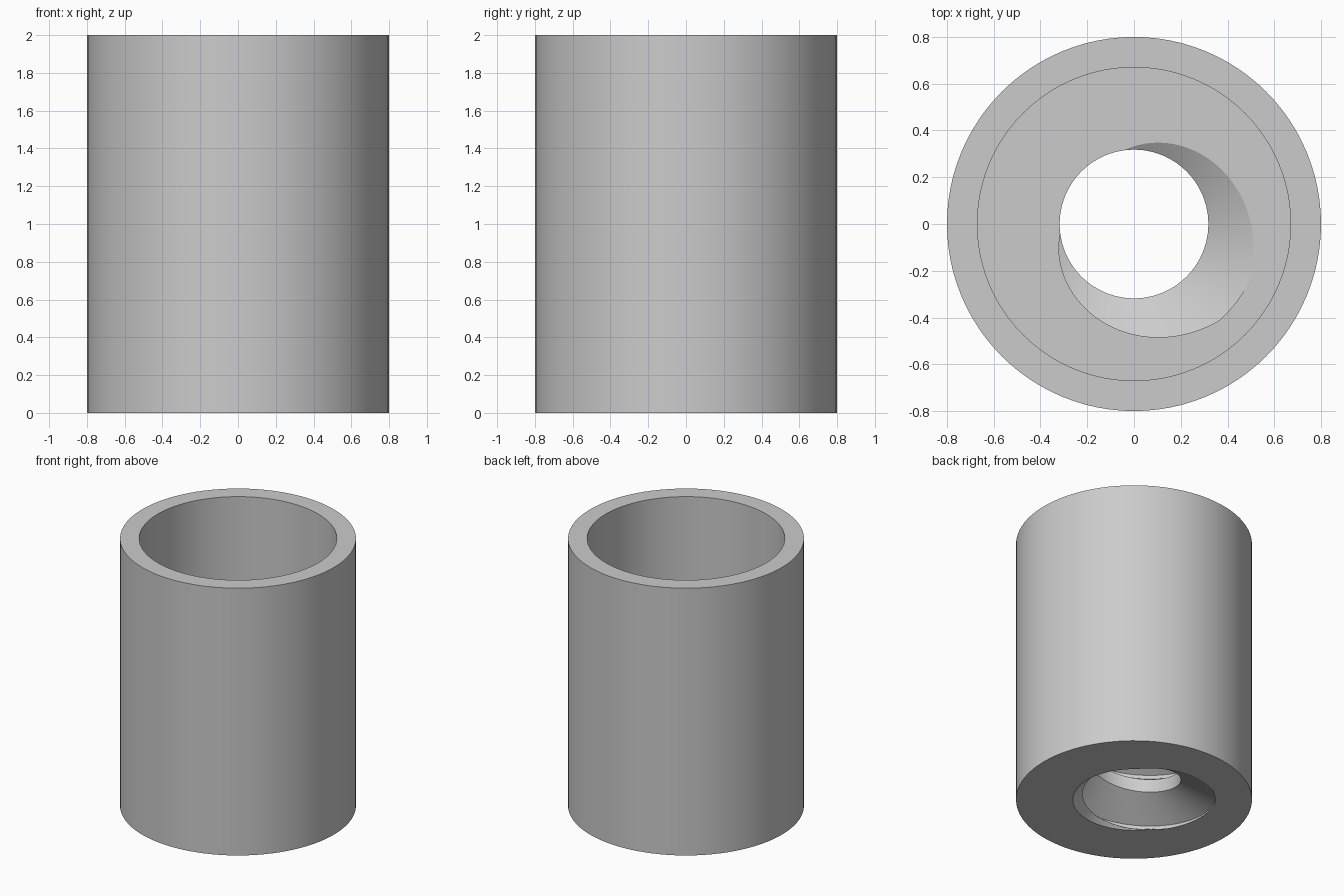
import bpy, bmesh, math

cube = bpy.data.objects.get("Cube")
if cube:
    bpy.data.objects.remove(cube, do_unlink=True)

SIDES = 96               # columns around, and rows per thread turn
ROWS = 242               # rows through the thick base
BASE_TOP, HEIGHT = 1.0, 2.0
OUTER, CUP = 0.8, 0.67   # outside and upper bore radii
MINOR, MAJOR = 0.318, 0.55
CHAMFER = 0.415          # radius of the lead-in at the underside


def thread_radius(row, col):
    """Radius of a right-handed internal thread with a trapezoid groove."""
    half = SIDES // 2
    off_centre = abs((row - col - 60 + half) % SIDES - half)
    depth = min(max((36 - off_centre) / 33, 0), 1)
    lead_in = CHAMFER - BASE_TOP * row / ROWS
    return max(MINOR + (MAJOR - MINOR) * depth, lead_in)


def add_ring(bm, z, radius):
    """Ring of vertices; radius is a function of the column."""
    ring = []
    for col in range(SIDES):
        a = math.tau * col / SIDES
        r = radius(col)
        ring.append(bm.verts.new((r * math.cos(a), r * math.sin(a), z)))
    return ring


def bridge(bm, a, b):
    """Join two rings with triangles whose diagonals follow the helix."""
    for j in range(SIDES):
        k = (j + 1) % SIDES
        bm.faces.new((a[j], a[k], b[j]))
        bm.faces.new((a[k], b[k], b[j]))


# Single light grey material
grey = bpy.data.materials.new("light_grey")
grey.use_nodes = True
colour = (0.6, 0.6, 0.6, 1)
grey.diffuse_color = colour
grey.node_tree.nodes["Principled BSDF"].inputs["Base Color"].default_value = colour

bm = bmesh.new()

# Outer wall, top rim, upper bore
rings = [add_ring(bm, z, lambda col, r=r: r)
         for r, z in ((OUTER, 0), (OUTER, HEIGHT), (CUP, HEIGHT), (CUP, BASE_TOP))]

# Threaded hole from the inner floor down to the underside
for row in range(ROWS, -1, -1):
    rings.append(add_ring(bm, BASE_TOP * row / ROWS,
                          lambda col, row=row: thread_radius(row, col)))

# Close the profile through the bottom face
for upper, lower in zip(rings, rings[1:] + rings[:1]):
    bridge(bm, upper, lower)

mesh = bpy.data.meshes.new("threaded_sleeve")
bm.to_mesh(mesh)
bm.free()
mesh.materials.append(grey)
sleeve = bpy.data.objects.new("threaded_sleeve", mesh)
bpy.context.collection.objects.link(sleeve)

# Smooth walls with crisp rims and thread edges
bpy.ops.object.select_all(action='DESELECT')
sleeve.select_set(True)
bpy.context.view_layer.objects.active = sleeve
bpy.ops.object.shade_smooth_by_angle(angle=math.radians(25))
